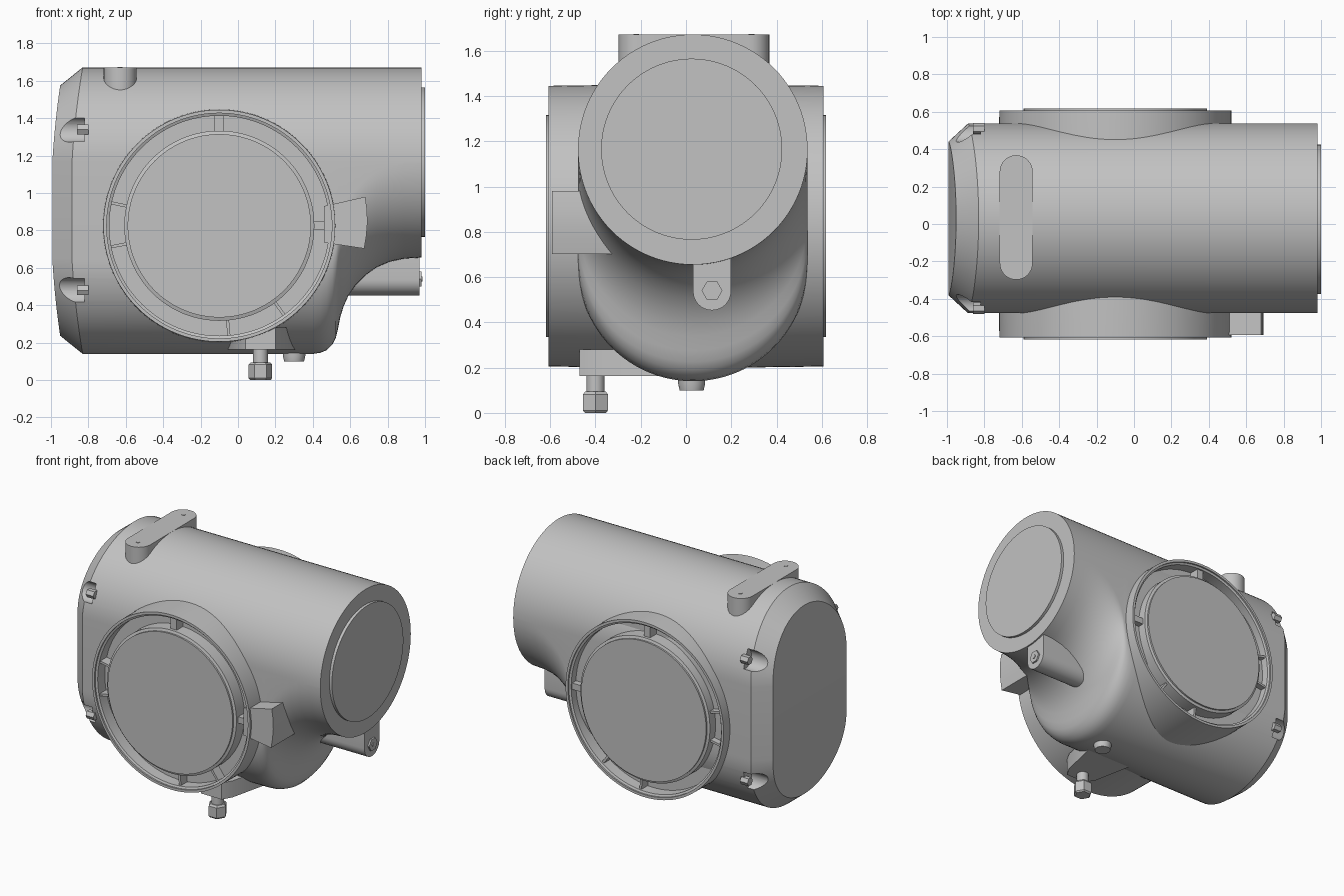
import bpy, bmesh
from math import sin, cos, pi, radians

if "Cube" in bpy.data.objects:
    bpy.data.objects.remove(bpy.data.objects["Cube"], do_unlink=True)

GREY = (0.54, 0.54, 0.54, 1)
metal = bpy.data.materials.new("plain grey")
metal.use_nodes = True
metal.diffuse_color = GREY
metal.node_tree.nodes["Principled BSDF"].inputs["Base Color"].default_value = GREY


def shade(obj):
    bpy.ops.object.select_all(action='DESELECT')
    obj.select_set(True)
    bpy.context.view_layer.objects.active = obj
    bpy.ops.object.shade_smooth_by_angle(angle=radians(30))


def loft(name, rings, strips=False):
    """Skin a list of closed rings and cap both ends."""
    bm = bmesh.new()
    vs = [[bm.verts.new(p) for p in ring] for ring in rings]
    n = len(vs[0])
    for a, b in zip(vs, vs[1:]):
        for i in range(n):
            j = (i + 1) % n
            bm.faces.new((a[i], a[j], b[j], b[i]))
    for end in (vs[0], vs[-1]):
        if strips:  # bands across the cap so that it can be curved
            for i in range(n // 2):
                quad = (end[i], end[i + 1], end[n - i - 1], end[(n - i) % n])
                bm.faces.new(list(dict.fromkeys(quad)))
        else:
            bm.faces.new(end)
    bmesh.ops.recalc_face_normals(bm, faces=bm.faces)
    mesh = bpy.data.meshes.new(name)
    bm.to_mesh(mesh)
    bm.free()
    mesh.materials.append(metal)
    obj = bpy.data.objects.new(name, mesh)
    bpy.context.collection.objects.link(obj)
    shade(obj)
    return obj


def place(axis, p, d):
    """Put a 2D point on the plane at depth d along an axis."""
    u, v = p
    return {'x': (d, u, v), 'y': (u, d, v), 'z': (u, v, d)}[axis]


def prism(name, pts, axis, lo, hi):
    return loft(name, [[place(axis, p, d) for p in pts] for d in (lo, hi)])


def circle(u, v, r, n=32, start=0.0):
    return [(u + r * cos(start + 2 * pi * i / n), v + r * sin(start + 2 * pi * i / n))
            for i in range(n)]


def capsule(u, v0, v1, r, n=16):
    """Upright slot outline between centres v0 and v1."""
    top = [(u + r * cos(pi * i / n), v1 + r * sin(pi * i / n)) for i in range(n + 1)]
    low = [(u - r * cos(pi * i / n), v0 - r * sin(pi * i / n)) for i in range(n + 1)]
    return top + low


# Housing: upright slot section whose lower half sweeps up into a round tube
MID_Y, TOP_Z, R, FLOOR = 0.03, 1.165, 0.507, 0.14
Q = 24


def section(x, bottom, r=R, bow=0.0):
    low_z = bottom + R
    mid_z = (TOP_Z + low_z) / 2
    steps = ([(i, TOP_Z) for i in range(Q + 1)]
             + [(i, low_z) for i in range(Q, 3 * Q + 1)]
             + [(i, TOP_Z) for i in range(3 * Q, 4 * Q)])
    ring = []
    for i, centre in steps:
        a = i * pi / (2 * Q)
        z = centre + r * cos(a)
        ring.append((x + bow * (z - mid_z) ** 2, MID_Y + r * sin(a), z))
    return ring


sweep = [(0.40, 0.14), (0.44, 0.146), (0.475, 0.16), (0.505, 0.19), (0.523, 0.225),
         (0.535, 0.275), (0.548, 0.34), (0.565, 0.395), (0.59, 0.45), (0.63, 0.51),
         (0.68, 0.56), (0.74, 0.603), (0.81, 0.633), (0.89, 0.65), (0.98, 0.655)]
rings = [section(-1, FLOOR, 0.41, 0.11), section(-0.895, FLOOR, R, 0.11)]
rings += [section(x, b) for x, b in sweep]
housing = loft("housing", rings, strips=True)

# Fastener pockets cut in the chamfered end, each with a screw
for side, s in (("front", -1), ("back", 1)):
    for level, z in (("upper", 1.34), ("lower", 0.48)):
        y = MID_Y + s * 0.475
        cutter = prism("pocket_cutter", circle(y, z, 0.068), 'x', -1.1, -0.82)
        cutter.hide_render = True
        cut = housing.modifiers.new("pocket", 'BOOLEAN')
        cut.operation = 'DIFFERENCE'
        cut.solver = 'EXACT'
        cut.object = cutter
        bpy.context.view_layer.objects.active = housing
        bpy.ops.object.modifier_apply(modifier=cut.name)
        bpy.data.objects.remove(cutter, do_unlink=True)
        prism(f"{side}_{level}_screw", circle(y + s * 0.005, z, 0.03, 6), 'x', -0.86, -0.8)
shade(housing)

# Round plate on the tube end
prism("tube_end_plate", circle(0.025, TOP_Z, 0.4, 96), 'x', 0.9, 1.0)

# Ports: one turned drum with a grooved face at the front and at the back
PORT_X, PORT_Z = -0.1, 0.825
face = [(0.49, 0.618), (0.49, 0.606), (0.508, 0.6), (0.508, 0.51),
        (0.588, 0.51), (0.588, 0.59), (0.602, 0.596), (0.602, 0.607), (0.62, 0.607)]
profile = [(r, -y) for r, y in face] + [(0.628, 0)] + face[::-1]
loft("port_drum", [[place('y', p, y) for p in circle(PORT_X, PORT_Z, r, 128)]
                   for r, y in profile])

# Ribs bridging the port grooves
for side, s in (("front", -1), ("back", 1)):
    for deg, width in ((90, 0.05), (0, 0.045), (168, 0.016), (191, 0.016),
                       (275, 0.016), (306, 0.016)):
        a = radians(deg)
        corners = [(0.5, -1), (0.595, -1), (0.595, 1), (0.5, 1)]
        pts = [(PORT_X + r * cos(a) - w * width / 2 * sin(a),
                PORT_Z + r * sin(a) + w * width / 2 * cos(a)) for r, w in corners]
        prism(f"{side}_rib_{deg}", pts, 'y', s * 0.505, s * 0.58)

# Mounting pad on top with two holes
prism("top_pad", capsule(-0.63, -0.21, 0.28, 0.088), 'z', 1.4, 1.672)
for i, y in enumerate((-0.22, 0.29)):
    prism(f"pad_pin_{i}", circle(-0.63, y, 0.013, 16), 'z', 1.66, 1.675)

# Wedge bracket beside the front port
prism("side_bracket", [(0.46, 0.93), (0.68, 0.98), (0.69, 0.91), (0.692, 0.84),
                       (0.686, 0.77), (0.675, 0.703), (0.46, 0.735)], 'y', -0.593, -0.3)

# Lug under the tube with its nut and stud
prism("tube_lug", capsule(0.115, 0.537, 0.68, 0.084), 'x', 0.5, 0.97)
prism("lug_nut", circle(0.115, 0.54, 0.046, 6), 'x', 0.96, 0.982)
prism("lug_stud", circle(0.115, 0.54, 0.014, 16), 'x', 0.96, 0.987)

# Drain fitting below: pad, stem and chamfered hex nut
prism("drain_pad", [(0.0, -0.4), (0.04, -0.47), (0.2, -0.47), (0.24, -0.4),
                    (0.31, -0.1), (0.31, 0.0), (-0.06, 0.0), (-0.06, -0.1)],
      'z', 0.163, 0.28)
prism("drain_stem", circle(0.12, -0.4, 0.04), 'z', 0.08, 0.2)
loft("drain_nut", [[place('z', p, z) for p in circle(0.12, -0.4, r, 6)]
                   for r, z in ((0.054, 0), (0.063, 0.01), (0.063, 0.082), (0.052, 0.095))])

# Bottom plug
loft("bottom_plug", [[place('z', p, z) for p in circle(0.3, 0.025, r)]
                     for r, z in ((0.053, 0.1), (0.06, 0.13), (0.06, 0.2))])
